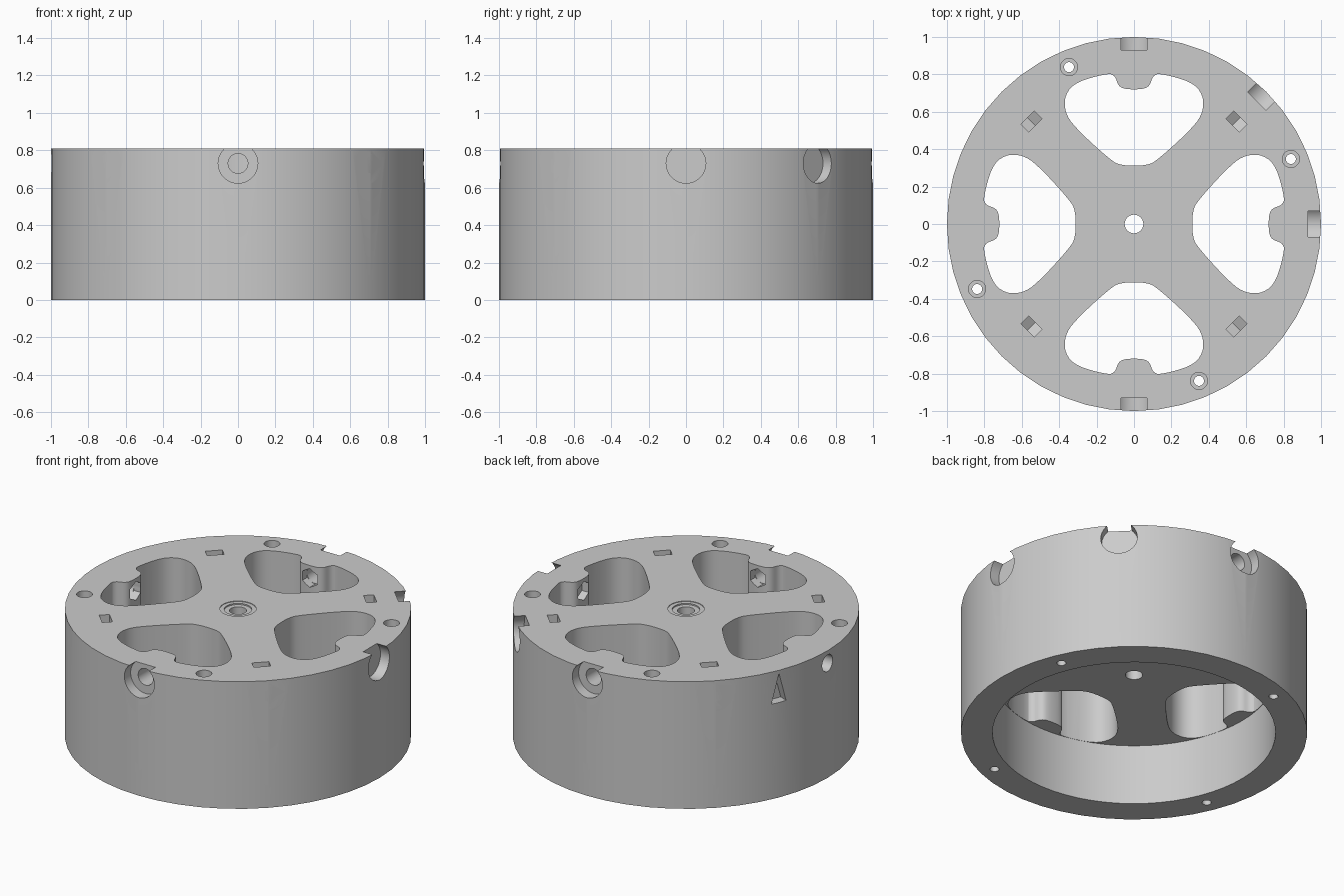
import bpy
import bmesh
from math import cos, sin, pi, radians
from mathutils import Matrix, Vector

HEIGHT = 0.81
CEILING = 0.385      # underside of the spoked plate
PORT_Z = 0.73        # height of the radial bolt ports

cube = bpy.data.objects.get("Cube")
if cube:
    bpy.data.objects.remove(cube, do_unlink=True)

grey = bpy.data.materials.new("light_grey")
grey.use_nodes = True
grey.diffuse_color = (0.6, 0.6, 0.6, 1)
grey.node_tree.nodes["Principled BSDF"].inputs["Base Color"].default_value = (0.6, 0.6, 0.6, 1)


def circle(radius, sides=24, cx=0, cy=0):
    return [(cx + radius * cos(2 * pi * i / sides), cy + radius * sin(2 * pi * i / sides))
            for i in range(sides)]


def prism(name, outline, low, high, matrix=Matrix()):
    """Extrude a closed outline from low to high along local z."""
    bm = bmesh.new()
    base = bm.faces.new([bm.verts.new((x, y, low)) for x, y in outline])
    grown = bmesh.ops.extrude_face_region(bm, geom=[base])["geom"]
    top = [v for v in grown if isinstance(v, bmesh.types.BMVert)]
    bmesh.ops.translate(bm, verts=top, vec=Vector((0, 0, high - low)))
    bm.transform(matrix)
    bmesh.ops.recalc_face_normals(bm, faces=bm.faces)
    mesh = bpy.data.meshes.new(name)
    bm.to_mesh(mesh)
    bm.free()
    obj = bpy.data.objects.new(name, mesh)
    bpy.context.scene.collection.objects.link(obj)
    return obj


def soften(points, rounds=2):
    """Round a closed outline by repeated corner cutting."""
    pts = [Vector(p) for p in points]
    for _ in range(rounds):
        pts = [a.lerp(b, t) for a, b in zip(pts, pts[1:] + pts[:1]) for t in (0.25, 0.75)]
    return [tuple(p) for p in pts]


def spin(angle):
    return Matrix.Rotation(radians(angle), 4, "Z")


def radial(angle):
    """Local z points outwards, local x points down."""
    return spin(angle) @ Matrix.Translation((0, 0, PORT_Z)) @ Matrix.Rotation(pi / 2, 4, "Y")


drum = prism("drum_housing", circle(1, 48), 0, HEIGHT)
drum.data.materials.append(grey)
cutters = []


def cut(name, outline, low, high, matrix=Matrix()):
    obj = prism(name + "_cutter", outline, low, high, matrix)
    obj.hide_render = True
    cutters.append(obj)


# Open underside and central shaft hole with shallow seats on both faces
cut("recess", circle(0.817, 64), -0.1, CEILING)
cut("shaft_hole", circle(0.05), 0.2, 1)
cut("top_shaft_seat", circle(0.08, 32), HEIGHT - 0.012, 1)
cut("top_shaft_step", circle(0.105, 32), HEIGHT - 0.004, 1)

# Windows between the spokes, each with a boss on its outer edge
half = [(0.07, 0.312), (0.13, 0.345), (0.32, 0.52), (0.37, 0.60), (0.37, 0.69),
        (0.31, 0.76), (0.135, 0.807), (0.10, 0.79), (0.085, 0.74), (0.05, 0.72)]
window = soften(half + [(-x, y) for x, y in reversed(half)])
for angle in range(0, 360, 90):
    cut("window", window, 0.3, 1, spin(angle))

# Counterbored screw holes through the rim
for angle in range(0, 360, 90):
    turn = spin(angle + 22.5)
    cut("screw_hole", circle(0.027, 16, 0.908), -0.1, 1, turn)
    cut("screw_seat", circle(0.046, 20, 0.908), HEIGHT - 0.1, 1, turn)

# Radial bolt ports, with nut pockets alternating in bosses and spokes
nut_slot = [(0.058, 0), (0.029, 0.05), (-0.2, 0.05), (-0.2, -0.05), (0.029, -0.05)]
for angle in range(0, 360, 45):
    cut("port_seat", circle(0.106, 32), 0.93, 1.1, radial(angle))
    cut("port_hole", circle(0.053), 0.69, 1.05, radial(angle))
    if angle % 90:
        cut("nut_slot", nut_slot, 0.745, 0.805, radial(angle))
    else:
        cut("nut_pocket", circle(0.06, 6), 0.6, 0.77, radial(angle))

# Triangular index mark on the outer wall
cut("index_mark", [(-0.06, 0), (0.125, 0.05), (0.125, -0.05)], 0.94, 1.1, radial(157.5))

# Carve the drum, then bake the result
for obj in cutters:
    mod = drum.modifiers.new(obj.name, "BOOLEAN")
    mod.operation = "DIFFERENCE"
    mod.solver = "EXACT"
    mod.object = obj
graph = bpy.context.evaluated_depsgraph_get()
carved = bpy.data.meshes.new_from_object(drum.evaluated_get(graph))
drum.modifiers.clear()
drum.data = carved
carved.name = "drum_housing"
carved.materials.clear()
carved.materials.append(grey)
for poly in carved.polygons:
    poly.material_index = 0
for obj in cutters:
    bpy.data.objects.remove(obj, do_unlink=True)

bpy.ops.object.select_all(action="DESELECT")
drum.select_set(True)
bpy.context.view_layer.objects.active = drum
bpy.ops.object.shade_smooth_by_angle(angle=radians(25))
